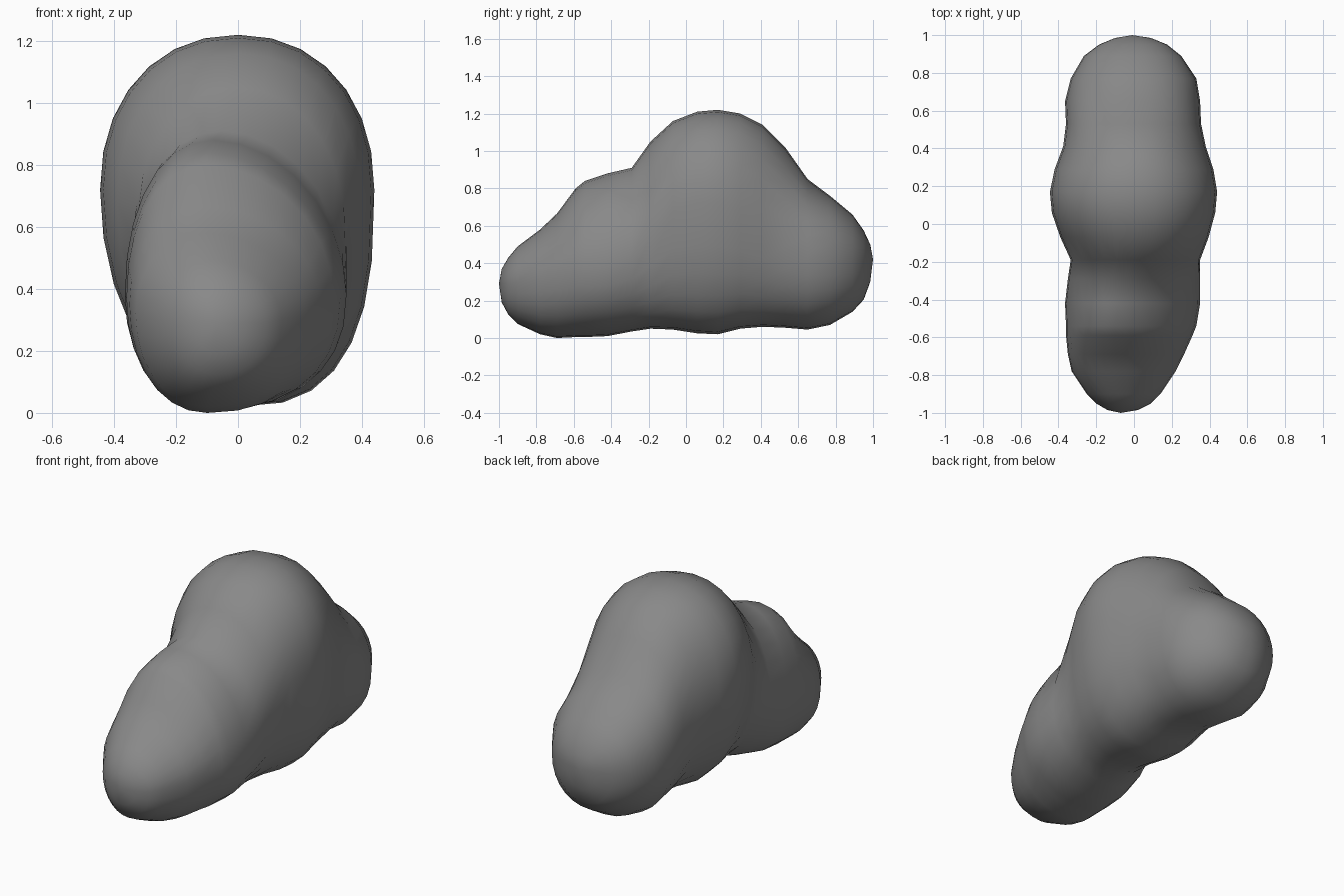
import bpy, bmesh
from math import cos, sin, pi, copysign

SIDES = 28

# Cross-sections along the body, front to back:
# y, bottom z, widest z, top z, left x, right x, ridge x
SECTIONS = [
    (-0.985, 0.19, 0.29, 0.37, -0.14, 0.02, -0.07),
    (-0.95, 0.125, 0.29, 0.43, -0.20, 0.09, -0.07),
    (-0.90, 0.075, 0.30, 0.49, -0.25, 0.14, -0.08),
    (-0.78, 0.02, 0.32, 0.58, -0.33, 0.22, -0.10),
    (-0.69, 0.00, 0.35, 0.665, -0.35, 0.265, -0.10),
    (-0.59, 0.005, 0.37, 0.80, -0.36, 0.31, -0.10),
    (-0.54, 0.005, 0.37, 0.84, -0.36, 0.33, -0.10),
    (-0.42, 0.01, 0.38, 0.88, -0.365, 0.35, -0.08),
    (-0.29, 0.035, 0.42, 0.91, -0.35, 0.35, -0.05),
    (-0.19, 0.05, 0.55, 1.05, -0.335, 0.35, -0.01),
    (-0.07, 0.045, 0.68, 1.16, -0.39, 0.395, 0.0),
    (0.06, 0.025, 0.72, 1.21, -0.435, 0.43, 0.0),
    (0.17, 0.02, 0.72, 1.22, -0.445, 0.44, 0.0),
    (0.29, 0.05, 0.68, 1.20, -0.42, 0.42, 0.0),
    (0.41, 0.06, 0.60, 1.14, -0.375, 0.38, 0.0),
    (0.53, 0.055, 0.49, 1.02, -0.36, 0.355, 0.0),
    (0.65, 0.045, 0.44, 0.85, -0.365, 0.35, -0.01),
    (0.77, 0.07, 0.43, 0.76, -0.335, 0.33, -0.01),
    (0.89, 0.14, 0.42, 0.66, -0.265, 0.25, -0.01),
    (0.95, 0.205, 0.42, 0.575, -0.185, 0.175, -0.01),
    (0.985, 0.30, 0.42, 0.50, -0.10, 0.09, -0.01),
]


def power(v, n):
    return copysign(abs(v) ** (2 / n), v)


def roundness(y, c, s):
    """Superellipse exponent for each quarter of a section."""
    if s >= 0:
        return 1.9 if y < -0.25 and c > 0 else 2.15
    if -0.25 < y < 0.5:
        return 2.7 if c > 0 else 2.0
    return 2.3 if c > 0 else 2.1


def ring(bm, y, zb, zm, zt, xl, xr, xc):
    verts = []
    for i in range(SIDES):
        a = 2 * pi * i / SIDES
        c, s = cos(a), sin(a)
        n = roundness(y, c, s)
        x = xc + power(c, n) * ((xr - xc) if c > 0 else (xc - xl))
        z = zm + power(s, n) * ((zt - zm) if s > 0 else (zm - zb))
        verts.append(bm.verts.new((x, y, z)))
    return verts


# Cloud-like body: rounded lumps blended into one closed skin
bm = bmesh.new()
rings = [ring(bm, *s) for s in SECTIONS]
for r0, r1 in zip(rings, rings[1:]):
    for i in range(SIDES):
        j = (i + 1) % SIDES
        bm.faces.new((r0[i], r0[j], r1[j], r1[i]))

# Rounded front and back tips
for r, tip in ((rings[0], (-0.07, -1.0, 0.29)), (rings[-1], (-0.01, 1.0, 0.42))):
    t = bm.verts.new(tip)
    for i in range(SIDES):
        bm.faces.new((r[i], r[(i + 1) % SIDES], t))

bmesh.ops.recalc_face_normals(bm, faces=bm.faces)
for f in bm.faces:
    f.smooth = True
mesh = bpy.data.meshes.new("blob_body")
bm.to_mesh(mesh)
bm.free()
body = bpy.data.objects.new("blob_body", mesh)
bpy.context.collection.objects.link(body)

# Dark grey surface
grey = bpy.data.materials.new("dark_grey")
grey.diffuse_color = (0.25, 0.25, 0.25, 1)
mesh.materials.append(grey)
